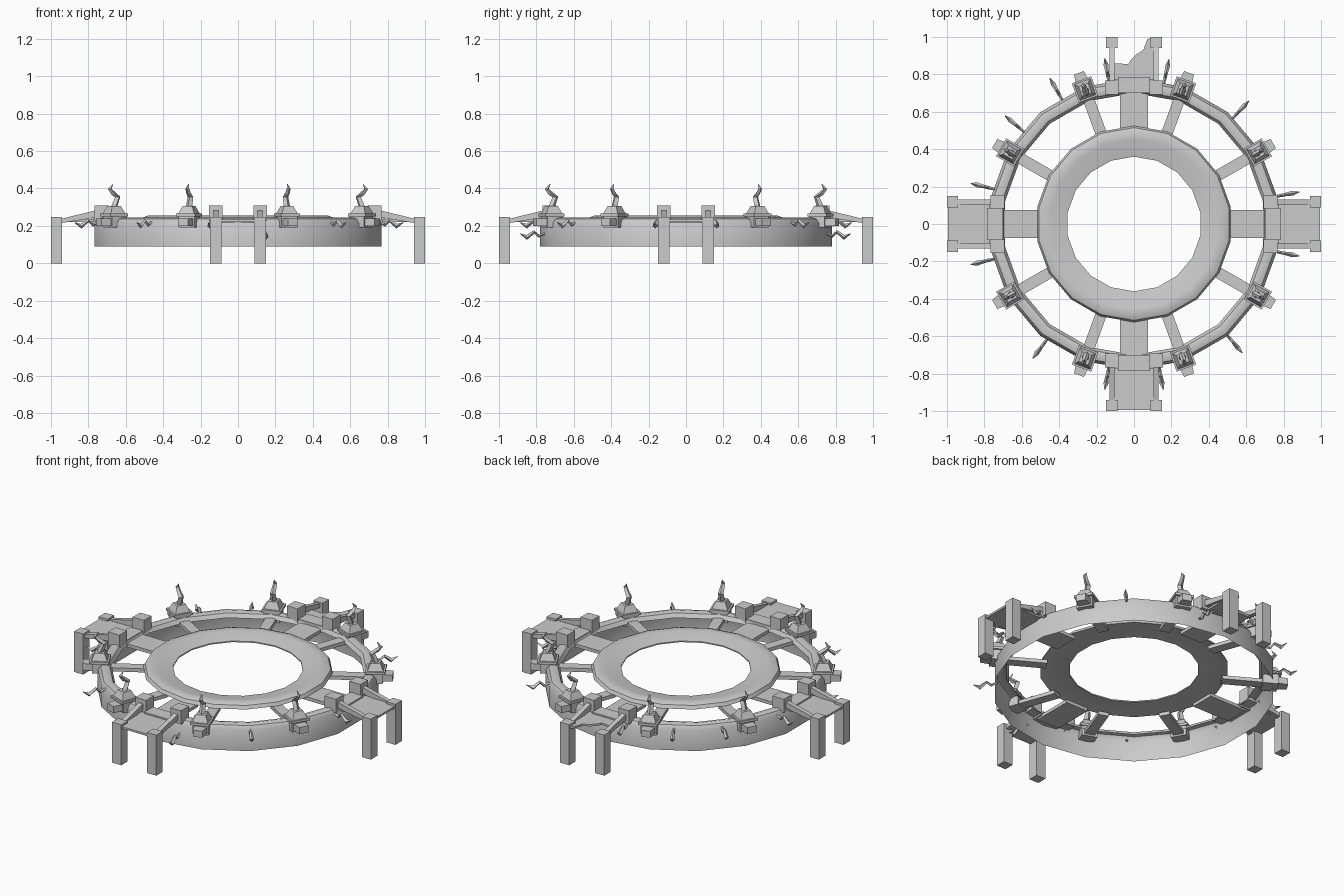
import bpy, bmesh
from math import radians, cos, sin
from mathutils import Matrix, Vector

cube = bpy.data.objects.get("Cube")
if cube:
    bpy.data.objects.remove(cube, do_unlink=True)

stone = bpy.data.materials.new("grey stone")
stone.use_nodes = True
GREY = (0.6, 0.6, 0.6, 1)
stone.diffuse_color = GREY
stone.node_tree.nodes["Principled BSDF"].inputs["Base Color"].default_value = GREY


def finish(name, bm, angle=0, smooth=False, normals=True):
    """Turn a mesh built along +x to its angle around the centre."""
    if normals:
        bmesh.ops.recalc_face_normals(bm, faces=bm.faces)
    bm.transform(Matrix.Rotation(radians(angle), 4, 'Z'))
    me = bpy.data.meshes.new(name)
    bm.to_mesh(me)
    bm.free()
    me.materials.append(stone)
    ob = bpy.data.objects.new(name, me)
    bpy.context.collection.objects.link(ob)
    if smooth:
        bpy.ops.object.select_all(action='DESELECT')
        ob.select_set(True)
        bpy.context.view_layer.objects.active = ob
        bpy.ops.object.shade_smooth_by_angle(angle=radians(40))
    return ob


def ring(name, profile, sides=18, closed=False):
    """Lathe a (radius, height) profile around z."""
    bm = bmesh.new()
    loops = []
    for i in range(sides):
        a = radians(10 + 360 * i / sides)
        loops.append([bm.verts.new((r * cos(a), r * sin(a), z)) for r, z in profile])
    n = len(profile)
    for i, here in enumerate(loops):
        there = loops[(i + 1) % sides]
        for j in range(n if closed else n - 1):
            k = (j + 1) % n
            bm.faces.new((here[j], there[j], there[k], here[k]))
    return finish(name, bm, smooth=True, normals=closed)


def box(name, r, t, z, angle, end=1, top=1):
    """Box from radius, sideways and height ranges; end and top set the taper."""
    bm = bmesh.new()
    bmesh.ops.create_cube(bm, size=1)
    mid = [(a + b) / 2 for a, b in (r, t, z)]
    size = [b - a for a, b in (r, t, z)]
    for v in bm.verts:
        if v.co.x > 0:
            v.co.y *= end
        if v.co.z > 0:
            v.co.x *= top
            v.co.y *= top
        v.co = Vector([m + s * c for m, s, c in zip(mid, size, v.co)])
    return finish(name, bm, angle)


def extrude(name, points, depth, angle):
    """Prism from a closed outline of 3D points pushed along depth."""
    bm = bmesh.new()
    face = bm.faces.new([bm.verts.new(p) for p in points])
    out = bmesh.ops.extrude_face_region(bm, geom=[face])
    moved = [g for g in out["geom"] if isinstance(g, bmesh.types.BMVert)]
    bmesh.ops.translate(bm, verts=moved, vec=depth)
    return finish(name, bm, angle)


def zigzag(name, path, widths, angle):
    """Tapering square rod along a (radius, height) path."""
    bm = bmesh.new()
    loops = []
    for i, (r, z) in enumerate(path):
        a, b = path[max(i - 1, 0)], path[min(i + 1, len(path) - 1)]
        d = Vector((b[0] - a[0], 0, b[1] - a[1])).normalized()
        side = Vector((-d.z, 0, d.x)) * widths[i]
        across = Vector((0, widths[i], 0))
        c = Vector((r, 0, z))
        loops.append([bm.verts.new(c + o) for o in (side, across, -side, -across)])
    for p, q in zip(loops, loops[1:]):
        for j in range(4):
            k = (j + 1) % 4
            bm.faces.new((p[j], p[k], q[k], q[j]))
    bm.faces.new(loops[0])
    bm.faces.new(loops[-1])
    return finish(name, bm, angle)


# Outer wall with rounded rim, and the dished inner ring
ring("outer_ring", [(0.78, 0.09), (0.78, 0.215), (0.765, 0.238), (0.74, 0.245),
                    (0.715, 0.238), (0.70, 0.215)])
ring("inner_ring", [(0.525, 0.225), (0.515, 0.245), (0.49, 0.255), (0.455, 0.252),
                    (0.36, 0.232), (0.36, 0.225), (0.45, 0.235)], closed=True)

# Spokes and lantern pods with flames
for a in (30, 70, 110, 150, 210, 250, 290, 330):
    box("spoke", (0.49, 0.74), (-0.03, 0.03), (0.2, 0.222), a)
    box("pod_body", (0.715, 0.805), (-0.045, 0.045), (0.19, 0.25), a)
    box("pod_bracket", (0.8, 0.86), (-0.037, 0.037), (0.2, 0.24), a, end=0.75)
    box("pod_plate", (0.71, 0.82), (-0.055, 0.055), (0.25, 0.265), a)
    box("pod_cap", (0.72, 0.81), (-0.045, 0.045), (0.265, 0.305), a, top=0.6)
    zigzag("flame", [(0.765, 0.3), (0.743, 0.355), (0.772, 0.375), (0.792, 0.397),
                     (0.772, 0.423)], [0.018, 0.016, 0.013, 0.011, 0.002], a)

# Small bent twigs around the wall
for a in (11, 47, 78, 100, 120, 140, 166, 194, 233, 260, 280, 310, 349):
    h = 0.15 if a in (78, 280) else 0.21
    zigzag("twig", [(0.765, h + 0.01), (0.80, h - 0.005), (0.825, h + 0.018),
                    (0.865, h - 0.012), (0.9, h + 0.008)],
           [0.006, 0.009, 0.009, 0.013, 0.002], a)

# Four gateways: bridge, deck, posts, rails and legs
for a in (0, 90, 180, 270):
    box("bridge", (0.49, 0.74), (-0.075, 0.075), (0.205, 0.225), a)
    box("threshold", (0.70, 0.785), (-0.085, 0.085), (0.215, 0.243), a)
    if a == 90:
        # Broken deck with a ragged edge
        outline = [(0.77, 0.115), (0.86, 0.115), (0.855, 0.03), (0.88, 0.015),
                   (0.905, -0.01), (0.93, -0.05), (0.985, -0.07), (1, -0.1),
                   (1, -0.115), (0.77, -0.115)]
        extrude("broken_deck", [(r, t, 0.222) for r, t in outline], (0, 0, 0.012), a)
    else:
        box("deck", (0.77, 0.995), (-0.11, 0.11), (0.222, 0.234), a)
    for s in (-1, 1):
        t = 0.118 * s
        box("gate_post", (0.692, 0.768), (t - 0.036, t + 0.036), (0.225, 0.308), a)
        box("leg", (0.94, 1), (t - 0.031, t + 0.031), (0, 0.247), a)
        rail = [(0.76, 0.245), (0.76, 0.283), (0.945, 0.238), (0.945, 0.215)]
        extrude("rail", [(r, t - 0.014, z) for r, z in rail], (0, 0.028, 0), a)
